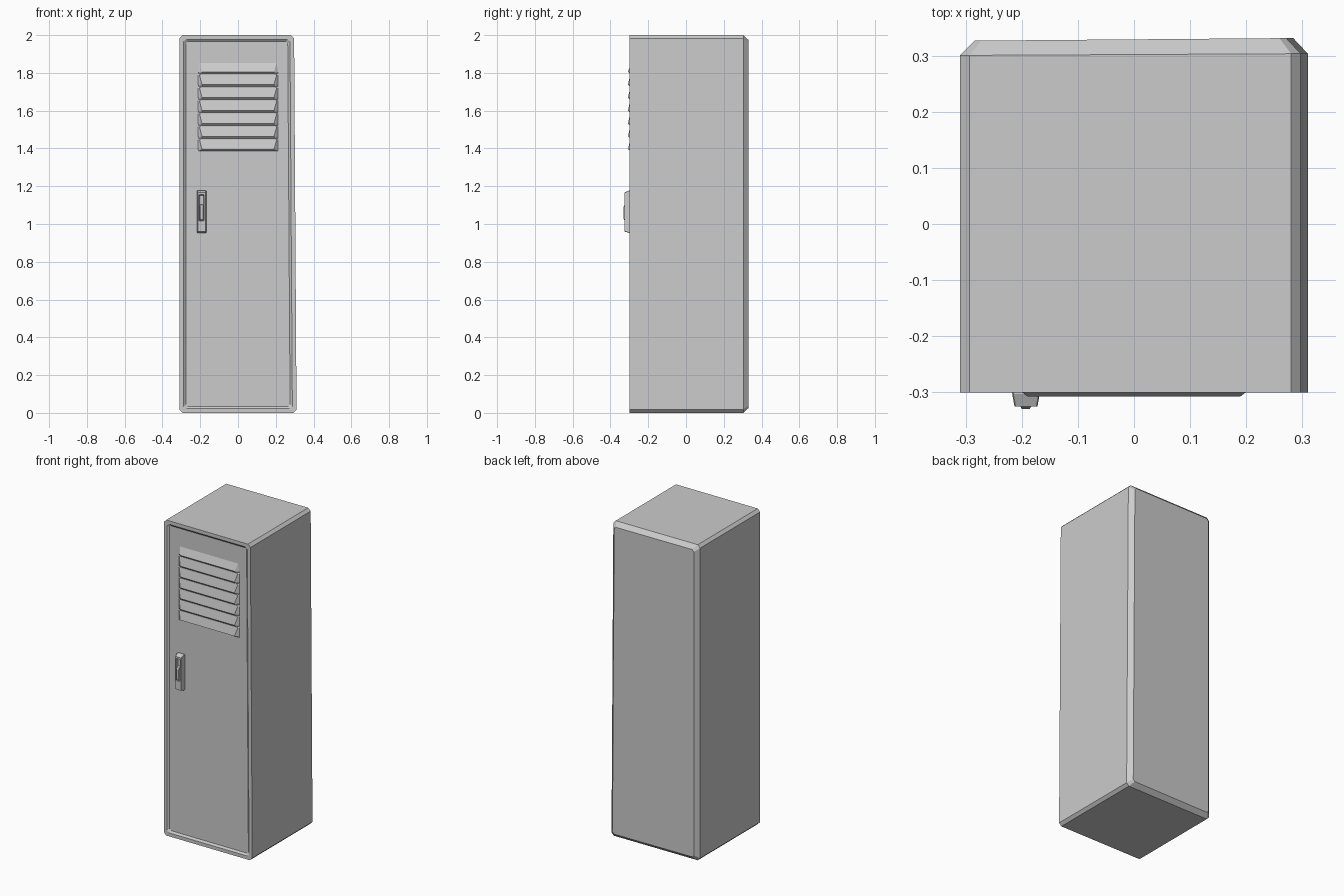
import bpy, bmesh

if "Cube" in bpy.data.objects:
    bpy.data.objects.remove(bpy.data.objects["Cube"])


def make_object(name, bm):
    bmesh.ops.recalc_face_normals(bm, faces=bm.faces)
    me = bpy.data.meshes.new(name)
    bm.to_mesh(me)
    bm.free()
    ob = bpy.data.objects.new(name, me)
    bpy.context.collection.objects.link(ob)
    return ob


def loft(name, rings):
    """Skin a list of closed rings and cap both ends."""
    bm = bmesh.new()
    loops = [[bm.verts.new(p) for p in r] for r in rings]
    n = len(loops[0])
    for a, b in zip(loops, loops[1:]):
        for i in range(n):
            j = (i + 1) % n
            bm.faces.new((a[i], a[j], b[j], b[i]))
    bm.faces.new(loops[0])
    bm.faces.new(loops[-1])
    return make_object(name, bm)


def ring(x0, x1, z0, z1, y, c):
    """Rectangle facing the front with corners cut by c."""
    return [(x0 + c, y, z0), (x1 - c, y, z0), (x1, y, z0 + c), (x1, y, z1 - c),
            (x1 - c, y, z1), (x0 + c, y, z1), (x0, y, z1 - c), (x0, y, z0 + c)]


def body_ring(y, inset, c, skew=0.0):
    # the right side leans in slightly towards the top
    pts = ring(-0.31 + inset, 0.31 - inset, inset, 2 - inset, y, c)
    return [(x - (0.0065 * z if x > 0 else 0), yy + skew * x, z)
            for x, yy, z in pts]


# Cabinet: recessed door panel, front rim, shell, chamfered back
loft("locker_body", [
    body_ring(-0.290, 0.034, 0.010),
    body_ring(-0.300, 0.022, 0.012),
    body_ring(-0.300, 0.000, 0.017),
    body_ring(0.302, 0.000, 0.017, 0.005),
    body_ring(0.329, 0.026, 0.012, 0.008),
])

# Vent louvres: one sawtooth strip with tapered ends
profile = []
for i in range(7):
    z = 1.80 - i * 0.0685
    profile += [(0.205, -0.296 if i else -0.288, z + 0.058),
                (0.19, -0.307, z + 0.006),
                (0.193, -0.297, z - 0.004)]
profile[-1] = (0.21, -0.288, profile[-1][2])
bm = bmesh.new()
cols = [[bm.verts.new((s * hw, y, z)) for hw, y, z in profile] for s in (-1, 1)]
base = [[bm.verts.new((s * 0.215, -0.288, z)) for hw, y, z in profile] for s in (-1, 1)]
for k in range(len(profile) - 1):
    for a, b in ((cols[0], cols[1]), (base[0], cols[0]), (cols[1], base[1])):
        bm.faces.new((a[k], b[k], b[k + 1], a[k + 1]))
make_object("vent_louvres", bm)

# Handle housing with a recessed pocket
hx0, hx1, hz0, hz1 = -0.217, -0.168, 0.953, 1.177
loft("handle_housing", [
    ring(hx0, hx1, hz0, hz1, -0.286, 0.002),
    ring(hx0, hx1, hz0, hz1, -0.303, 0.002),
    ring(hx0 + 0.004, hx1 - 0.004, hz0 + 0.007, hz1 - 0.010, -0.325, 0.002),
    ring(-0.207, -0.179, 1.015, 1.155, -0.325, 0.002),
    ring(-0.204, -0.182, 1.020, 1.150, -0.311, 0.002),
])

# Latch lever inside the pocket
loft("latch_lever", [
    ring(-0.203, -0.183, 1.015, 1.105, -0.309, 0.002),
    ring(-0.202, -0.184, 1.020, 1.100, -0.326, 0.002),
    ring(-0.200, -0.186, 1.026, 1.092, -0.330, 0.002),
])
